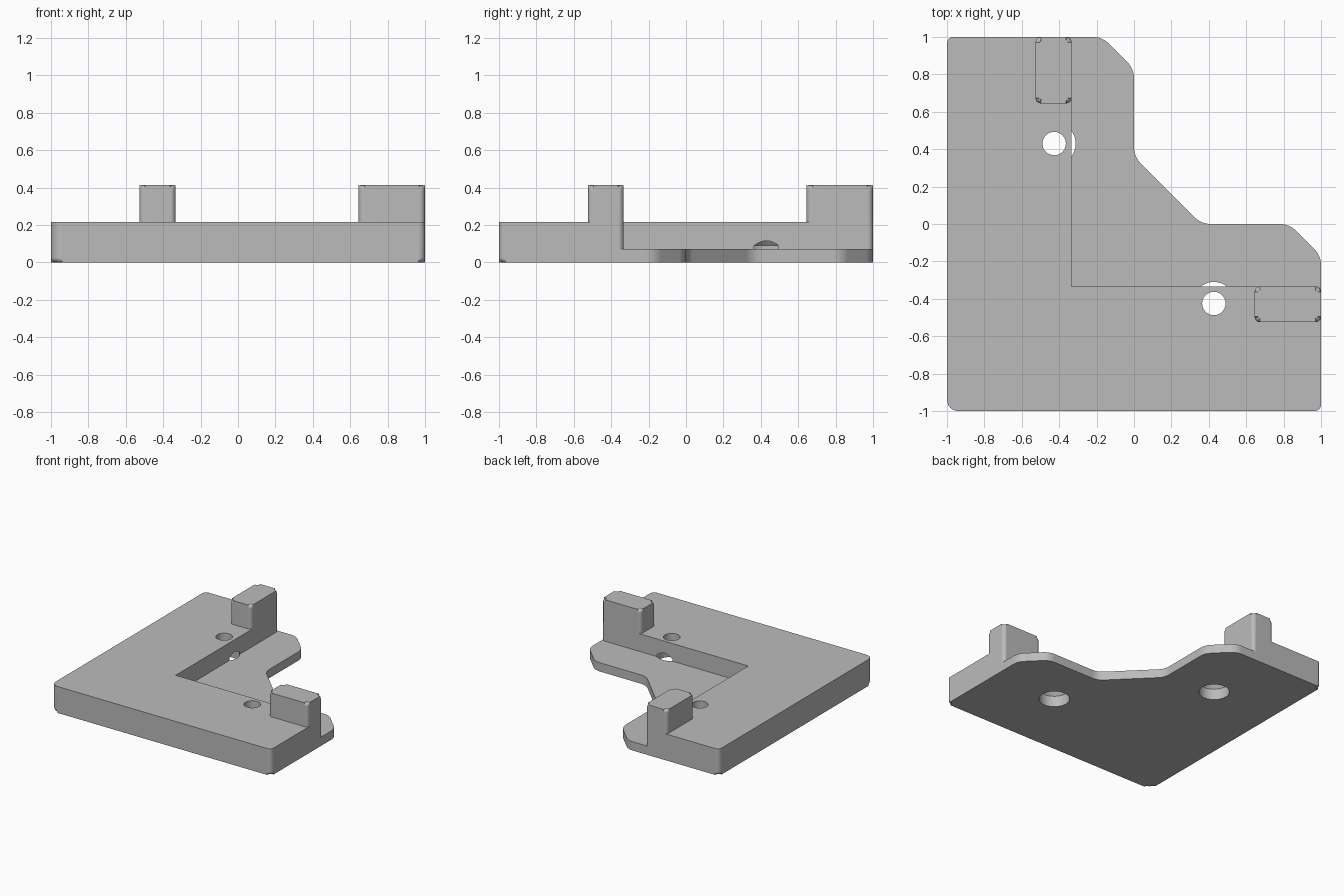
import bpy, bmesh, math
from mathutils import Vector

if "Cube" in bpy.data.objects:
    bpy.data.objects.remove(bpy.data.objects["Cube"])

grey = bpy.data.materials.new("light_grey")
grey.diffuse_color = (0.5, 0.5, 0.5, 1)
grey.use_nodes = True
grey.node_tree.nodes["Principled BSDF"].inputs["Base Color"].default_value = grey.diffuse_color


def rounded(corners, seg=6):
    """Outline with filleted corners, from (x, y, radius) counter-clockwise."""
    out = []
    for i, (x, y, r) in enumerate(corners):
        p = Vector((x, y))
        a = (Vector(corners[i - 1][:2]) - p).normalized()
        b = (Vector(corners[(i + 1) % len(corners)][:2]) - p).normalized()
        if r == 0:
            out.append(p)
            continue
        half = a.angle(b) / 2
        c = p + (a + b).normalized() * (r / math.sin(half))
        t = r / math.tan(half)
        s, e = p + a * t - c, p + b * t - c
        sweep = s.angle(e)
        for k in range(seg + 1):
            f = k / seg
            out.append(c + (s * math.sin((1 - f) * sweep) + e * math.sin(f * sweep)) / math.sin(sweep))
    return out


def finish(name, bm):
    bmesh.ops.recalc_face_normals(bm, faces=bm.faces)
    me = bpy.data.meshes.new(name)
    bm.to_mesh(me)
    bm.free()
    me.materials.append(grey)
    ob = bpy.data.objects.new(name, me)
    bpy.context.collection.objects.link(ob)
    return ob


def prism(name, corners, z0, z1, fillet_z=None, fillet=0.025):
    """Extruded outline, with the rim at height fillet_z rounded."""
    bm = bmesh.new()
    pts = rounded(corners)
    lo = [bm.verts.new((p.x, p.y, z0)) for p in pts]
    hi = [bm.verts.new((p.x, p.y, z1)) for p in pts]
    bm.faces.new(lo[::-1])
    bm.faces.new(hi)
    n = len(pts)
    for i in range(n):
        j = (i + 1) % n
        bm.faces.new((lo[i], lo[j], hi[j], hi[i]))
    if fillet_z is not None:
        rim = [e for e in bm.edges if all(abs(v.co.z - fillet_z) < 1e-5 for v in e.verts)]
        bmesh.ops.bevel(bm, geom=rim, offset=fillet, segments=5, profile=0.5, affect='EDGES')
    return finish(name, bm)


def lathe(name, x, y, profile, n=48):
    """Solid of revolution about a vertical axis, from (radius, z) pairs."""
    bm = bmesh.new()
    rings = [[bm.verts.new((x + r * math.cos(2 * math.pi * k / n),
                            y + r * math.sin(2 * math.pi * k / n), z)) for k in range(n)]
             for r, z in profile]
    for a, b in zip(rings, rings[1:]):
        for k in range(n):
            m = (k + 1) % n
            bm.faces.new((a[k], a[m], b[m], b[k]))
    bm.faces.new(rings[0][::-1])
    bm.faces.new(rings[-1])
    return finish(name, bm)


def select(ob):
    bpy.ops.object.select_all(action='DESELECT')
    ob.select_set(True)
    bpy.context.view_layer.objects.active = ob


def cut(ob, cutter):
    mod = ob.modifiers.new("cut", 'BOOLEAN')
    mod.operation = 'DIFFERENCE'
    mod.solver = 'EXACT'
    mod.object = cutter
    select(ob)
    bpy.ops.object.modifier_apply(modifier=mod.name)
    bpy.data.objects.remove(cutter)


def smooth(ob):
    select(ob)
    bpy.ops.object.shade_smooth_by_angle(angle=math.radians(30))
    mod = ob.modifiers.new("even_shading", 'WEIGHTED_NORMAL')
    mod.keep_sharp = True


TOP, LEDGE, WALL = 0.217, 0.072, -0.333

# Corner plate with chamfered tabs and a rounded bottom rim
plate = prism("corner_plate", [
    (-1, -1, 0.06), (1, -1, 0.035), (1, -0.17, 0.12), (0.83, 0, 0.12),
    (0.36, 0, 0.12), (0, 0.36, 0.12), (0, 0.83, 0.12), (-0.17, 1, 0.12),
    (-1, 1, 0.035)], 0, TOP, fillet_z=0)

# Recess above the thin ledge, with rounded ends on the raised walls
cut(plate, prism("recess_cutter", [
    (WALL, WALL, 0), (1.001, WALL, 0.03), (1.001, WALL - 0.04, 0),
    (1.3, WALL - 0.04, 0), (1.3, 1.3, 0), (WALL - 0.04, 1.3, 0),
    (WALL - 0.04, 1.001, 0), (WALL, 1.001, 0.03)], LEDGE, 0.5))

# Screw holes, widened from below
for hx, hy in ((-0.427, 0.43), (0.427, -0.425)):
    cut(plate, lathe("hole_cutter", hx, hy, [
        (0.115, -0.1), (0.115, 0.09), (0.0625, 0.155), (0.0625, 0.4)]))
smooth(plate)

# Stop blocks at the end of each arm
for name, x0, x1, y0, y1 in (("back_stop", -0.527, WALL, 0.645, 1),
                             ("right_stop", 0.645, 1, -0.525, WALL)):
    smooth(prism(name, [(x0, y0, 0.03), (x1, y0, 0.03), (x1, y1, 0.03), (x0, y1, 0.03)],
                 TOP - 0.002, 0.413, fillet_z=0.413))
